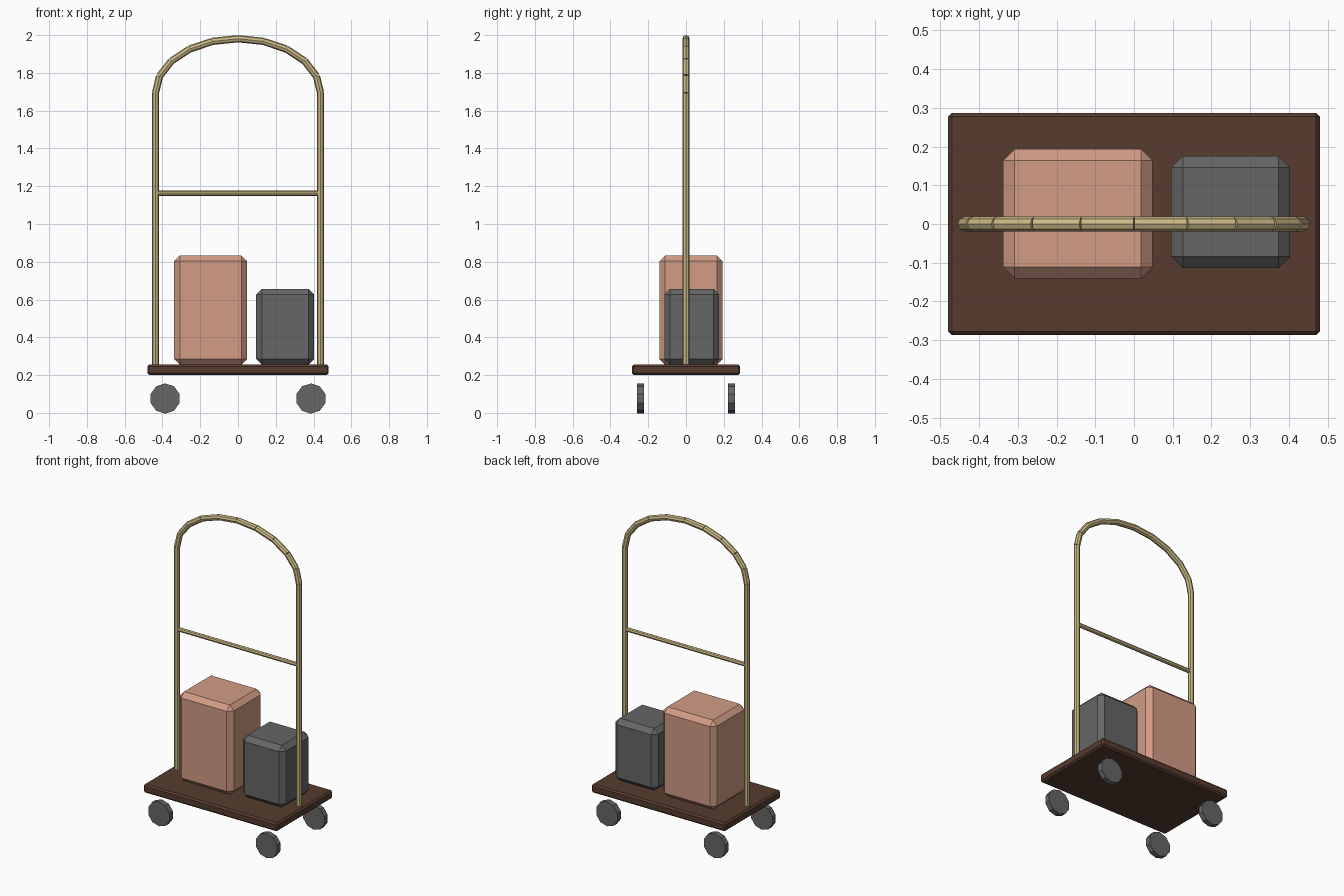
import bpy, bmesh, math
from mathutils import Vector

if "Cube" in bpy.data.objects:
    bpy.data.objects.remove(bpy.data.objects["Cube"])


def material(name, r, g, b):
    """Flat colour given as sRGB 0-255, stored linear."""
    m = bpy.data.materials.new(name)
    lin = [((c / 255 + 0.055) / 1.055) ** 2.4 for c in (r, g, b)]
    m.diffuse_color = (*lin, 1)
    m.use_nodes = True
    m.node_tree.nodes["Principled BSDF"].inputs["Base Color"].default_value = m.diffuse_color
    return m


brass = material("brass", 205, 186, 135)
wood = material("dark_wood", 87, 60, 47)
tan = material("tan_leather", 210, 156, 133)
grey = material("dark_grey", 102, 102, 102)


def finish(name, bm, mat):
    mesh = bpy.data.meshes.new(name)
    bmesh.ops.recalc_face_normals(bm, faces=bm.faces)
    bm.to_mesh(mesh)
    bm.free()
    mesh.materials.append(mat)
    ob = bpy.data.objects.new(name, mesh)
    bpy.context.collection.objects.link(ob)
    return ob


def chamfered_box(name, lo, hi, bevel, mat):
    lo, hi = Vector(lo), Vector(hi)
    bm = bmesh.new()
    bmesh.ops.create_cube(bm, size=1)
    for v in bm.verts:
        v.co = (lo + hi) / 2 + v.co * (hi - lo)
    bmesh.ops.bevel(bm, geom=bm.edges[:], offset=bevel, segments=1,
                    profile=0.5, affect='EDGES')
    return finish(name, bm, mat)


def add_rod(bm, a, b, radius, sides):
    """Closed prism from point a to point b."""
    a, b = Vector(a), Vector(b)
    d = b - a
    new = bmesh.ops.create_cone(bm, cap_ends=True, segments=sides, radius1=radius,
                                radius2=radius, depth=d.length)["verts"]
    rot = d.to_track_quat('Z', 'Y')
    for v in new:
        v.co = rot @ v.co + (a + b) / 2


def rod(name, a, b, radius, sides, mat):
    bm = bmesh.new()
    add_rod(bm, a, b, radius, sides)
    return finish(name, bm, mat)


# Platform and luggage
DECK_TOP = 0.255
chamfered_box("platform", (-0.48, -0.287, 0.2), (0.48, 0.287, DECK_TOP), 0.01, wood)
chamfered_box("large_suitcase", (-0.338, -0.141, DECK_TOP), (0.048, 0.194, 0.833), 0.03, tan)
chamfered_box("small_suitcase", (0.096, -0.114, DECK_TOP), (0.403, 0.176, 0.657), 0.03, grey)

# Wheels
R = 0.08
WHEEL_Z = R * math.cos(math.pi / 10)
for sx, side in ((-1, "left"), (1, "right")):
    for sy, end in ((-1, "front"), (1, "back")):
        y = sy * 0.241
        rod(f"wheel_{end}_{side}", (sx * 0.386, y - 0.0175, WHEEL_Z),
            (sx * 0.386, y + 0.0175, WHEEL_Z), R, 10, grey)

# Upright posts
POST_X, POST_R, ARCH_Z, ARCH_H = 0.437, 0.019, 1.693, 0.288
for sx, side in ((-1, "left"), (1, "right")):
    rod(f"post_{side}", (sx * POST_X, 0, 0.25), (sx * POST_X, 0, ARCH_Z), POST_R, 8, brass)

# Arched top rail made of straight tube sections
pts = [(POST_X * math.cos(math.pi * i / 10), 0, ARCH_Z + ARCH_H * math.sin(math.pi * i / 10))
       for i in range(11)]
bm = bmesh.new()
for a, b in zip(pts, pts[1:]):
    add_rod(bm, a, b, POST_R, 8)
finish("arched_rail", bm, brass)

# Hanging bar between the posts
rod("cross_bar", (-POST_X, 0, 1.163), (POST_X, 0, 1.163), 0.0135, 8, brass)
